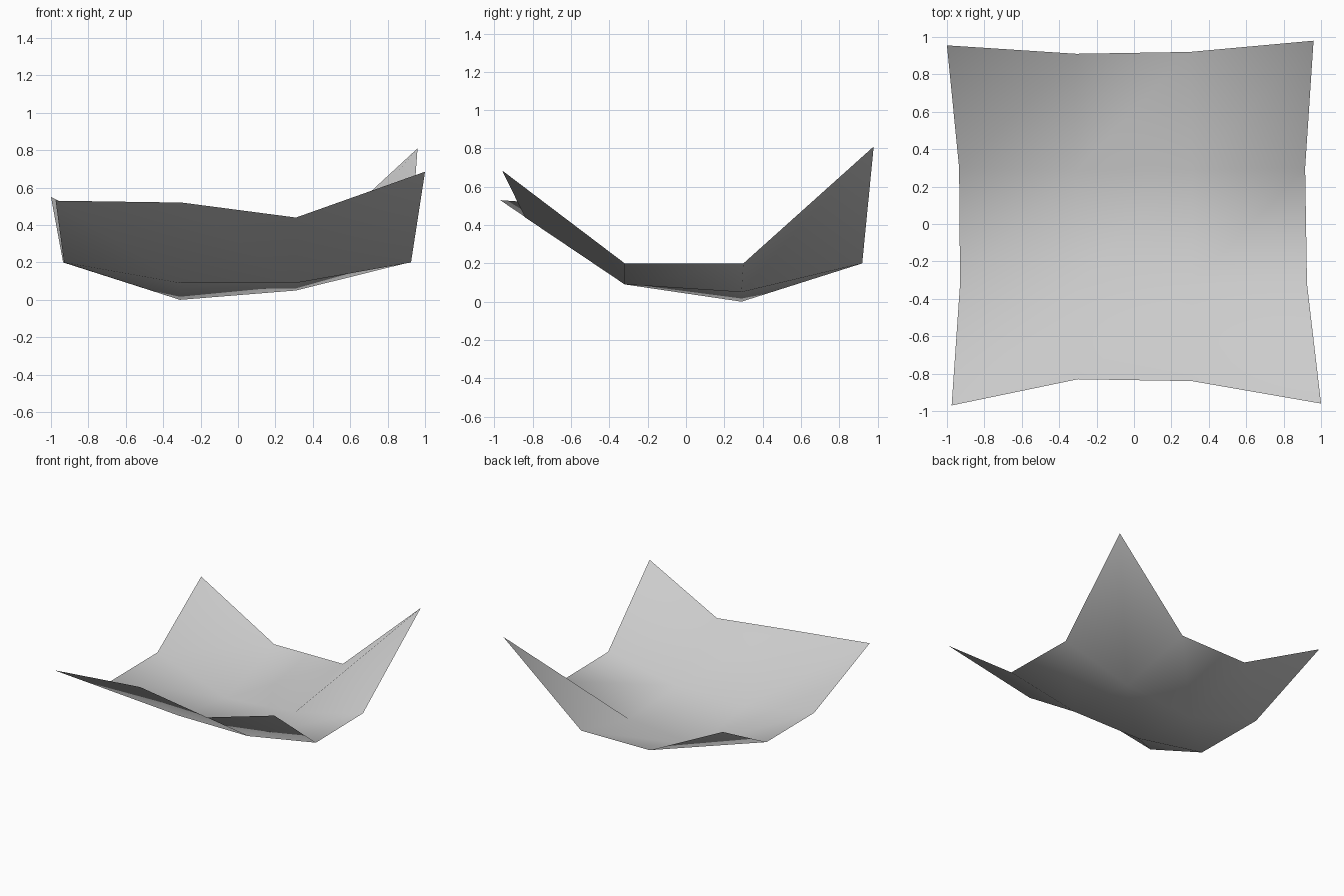
import bpy
import bmesh

# Remove the default object
cube = bpy.data.objects.get("Cube")
if cube:
    bpy.data.objects.remove(cube, do_unlink=True)


def make_material(name, colour):
    mat = bpy.data.materials.new(name)
    mat.use_nodes = True
    mat.diffuse_color = colour
    shader = next(n for n in mat.node_tree.nodes if n.type == "BSDF_PRINCIPLED")
    shader.inputs["Base Color"].default_value = colour
    return mat


def make_sheet(name, rows, material):
    """Skin a grid of points, splitting every cell along the same diagonal."""
    bm = bmesh.new()
    grid = [[bm.verts.new(point) for point in row] for row in rows]
    for lower, upper in zip(grid, grid[1:]):
        for i in range(len(lower) - 1):
            a, b, c, d = lower[i], lower[i + 1], upper[i + 1], upper[i]
            bm.faces.new((a, b, c))
            bm.faces.new((a, c, d))
    for face in bm.faces:
        face.smooth = True
    mesh = bpy.data.meshes.new(name)
    bm.to_mesh(mesh)
    bm.free()
    mesh.materials.append(material)
    sheet = bpy.data.objects.new(name, mesh)
    bpy.context.collection.objects.link(sheet)
    return sheet


# Cross-sections of the curled sheet, front to back, each from -x to +x
front_edge = [(-.975, -.97, .53), (-.3, -.83, .52), (.31, -.84, .44), (1, -.96, .685)]
front_fold = [(-.93, -.32, .2), (-.31, -.32, .09), (.31, -.32, .09), (.925, -.32, .2)]
back_fold = [(-.935, .3, .2), (-.31, .29, 0), (.31, .29, .05), (.915, .3, .2)]
back_edge = [(-1, .955, .55), (-.31, .91, .2), (.3, .92, .2), (.96, .98, .81)]

# Single curled sheet with raised corners
light_grey = make_material("light_grey", (.6, .6, .6, 1))
make_sheet("curled_sheet", [front_edge, front_fold, back_fold, back_edge], light_grey)
